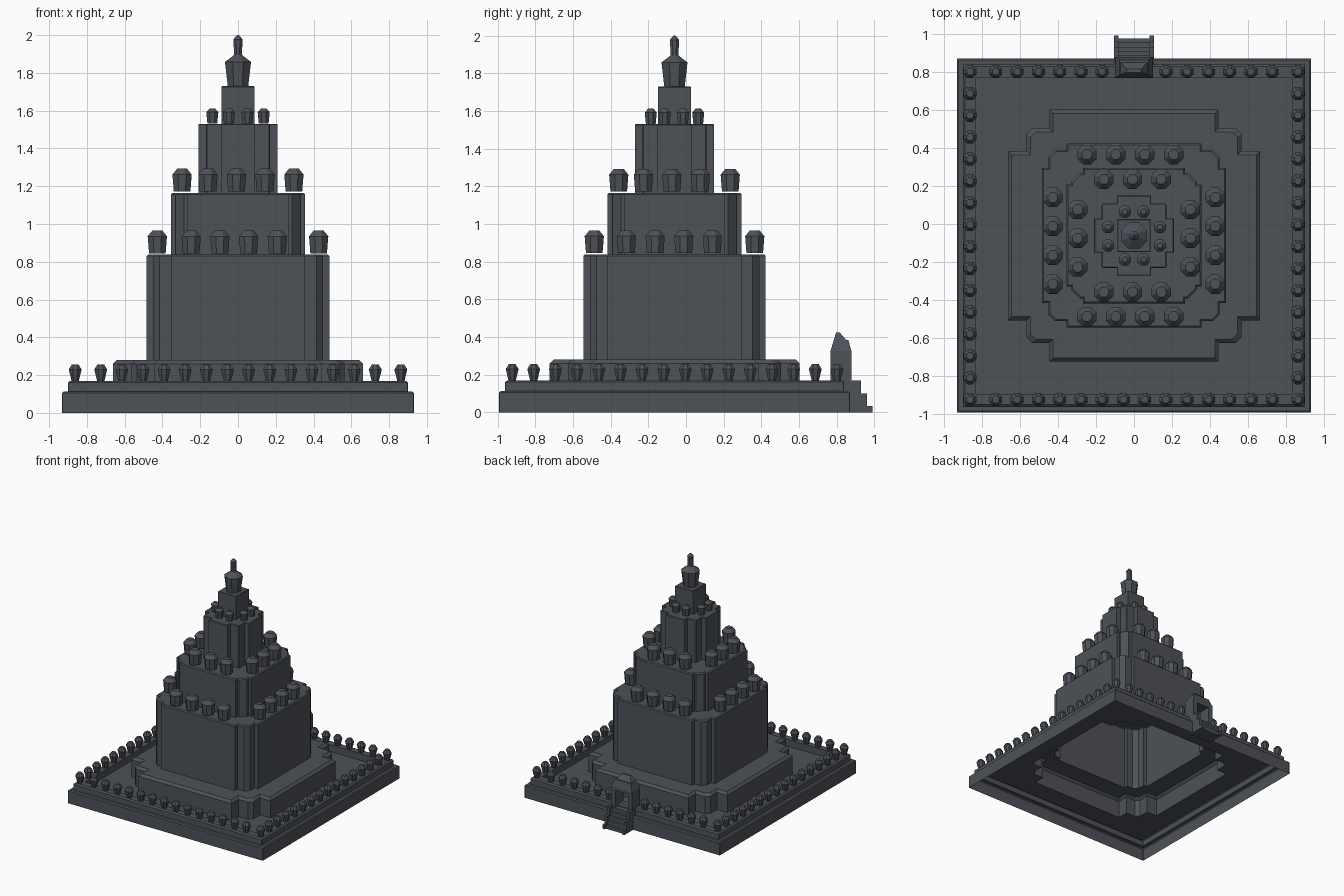
import bpy, bmesh, math

if "Cube" in bpy.data.objects:
    bpy.data.objects.remove(bpy.data.objects["Cube"])

CY = -0.061  # centre of the temple in y (stairs stick out at the back)
FLOOR = 0.112  # sunken court inside the curb
stone = bpy.data.materials.new("dark_stone")
stone.diffuse_color = (0.075, 0.083, 0.097, 1)
stone.use_nodes = True
stone.node_tree.nodes["Principled BSDF"].inputs["Base Color"].default_value = stone.diffuse_color


def finish(name, bm, recalc=True):
    if recalc:
        bmesh.ops.recalc_face_normals(bm, faces=bm.faces)
    me = bpy.data.meshes.new(name)
    bm.to_mesh(me)
    bm.free()
    me.materials.append(stone)
    ob = bpy.data.objects.new(name, me)
    bpy.context.collection.objects.link(ob)
    return ob


def loft(bm, rings, cap_bottom=True):
    loops = [[bm.verts.new(p) for p in ring] for ring in rings]
    n = len(loops[0])
    for lo, hi in zip(loops, loops[1:]):
        for i in range(n):
            j = (i + 1) % n
            bm.faces.new((lo[i], lo[j], hi[j], hi[i]))
    bm.faces.new(loops[-1])
    if cap_bottom:
        bm.faces.new(loops[0][::-1])


def four_fold(quad, z):
    pts = []
    for _ in range(4):
        pts += [(x, y + CY, z) for x, y in quad]
        quad = [(-y, x) for x, y in quad]
    return pts


def redent(z, h, a, b, c, d=0):
    """Stepped-corner plan, inset by d."""
    h, a, b, c = h - d, a - d, b - d, c - d
    return four_fold([(h, a), (b, a), (b, c), (c, b), (a, b), (a, h)], z)


def square(z, h):
    a, b, c = h * 0.65, h * 0.82, h * 0.997
    return four_fold([(h, a), (h, b), (h, c), (c, h), (b, h), (a, h)], z)


# Terraced body: one hollow shell, open underneath, with a curb around the court
rings = [square(0, .931), square(.105, .931), square(.113, .922),
         square(.113, .9), square(.16, .9), square(.17, .888),
         square(.17, .832), square(FLOOR, .832)]
tiers = [(FLOOR, .28, .02, (.663, .445, .565, .535)),
         (.28, .838, .008, (.484, .355, .45, .415)),
         (.838, 1.165, .008, (.356, .268, .33, .285)),
         (1.165, 1.53, .004, (.21, .09, .17, .164))]
for z0, z1, d, plan in tiers:
    rings += [redent(z0, *plan), redent(z1 - d, *plan), redent(z1, *plan, d)]
rings += [square(1.53, .087), square(1.726, .087), square(1.73, .083)]
bm = bmesh.new()
loft(bm, rings, cap_bottom=False)
finish("terraced_body", bm, recalc=False)


def lathe(bm, x, y, z, profile, n=8):
    k = 1 / math.cos(math.pi / n)
    loft(bm, [[(x + r * k * math.cos((i + .5) * 2 * math.pi / n),
                y + r * k * math.sin((i + .5) * 2 * math.pi / n), z + h)
               for i in range(n)] for r, h in profile])


# Rows of bell shrines around each terrace
def shrines(name, z, profile, places):
    bm = bmesh.new()
    for x, y in places:
        lathe(bm, x, y + CY, z, profile)
    finish(name, bm)


def ring_places(dx, dy, xs, ys):
    return ([(x, s * dy) for s in (-1, 1) for x in xs] +
            [(s * dx, y) for s in (-1, 1) for y in ys])


big = [(.044, 0), (.051, .09), (.026, .121)]
shrines("lower_terrace_shrines", .845, big,
        ring_places(.427, .426, [-.248 + .152 * i for i in range(4)],
                    [-.255 + .152 * i for i in range(4)]))
shrines("middle_terrace_shrines", 1.172, big,
        ring_places(.296, .296, [-.159 + .151 * i for i in range(3)],
                    [-.165 + .151 * i for i in range(3)]))
shrines("upper_terrace_shrines", 1.532,
        [(.026, 0), (.032, .06), (.014, .08)],
        ring_places(.136, .126, [-.048, .05], [-.052, .045]))

# Balustrade posts on the curb, leaving a gap for the gate at the back
E = .862
posts = [(sx, sy) for sx in (-E, E) for sy in (-E, E)]
for k in range(7):
    for s in (-1, 1):
        fx, fy = s * .0559 * (2 * k + 1), s * .0575 * (2 * k + 1)
        posts += [(fx, -E), (-E, fy), (E, fy)]
        if k > 0:
            posts.append((fx, E))
shrines("balustrade_posts", .168,
        [(.019, 0), (.034, .062), (.018, .088)], posts)

# Spire
bm = bmesh.new()
lathe(bm, 0, CY, 1.728, [(.054, 0), (.069, .13), (.023, .165),
                         (.021, .17), (.024, .25), (.006, .272)])
finish("spire", bm)


# Gate and stairs at the back
def box(bm, x0, x1, y0, y1, z0, z1, top=None):
    t = top or (x0, x1, y0, y1)
    loft(bm, [[(x0, y0, z0), (x1, y0, z0), (x1, y1, z0), (x0, y1, z0)],
              [(t[0], t[2], z1), (t[1], t[2], z1), (t[1], t[3], z1), (t[0], t[3], z1)]])


bm = bmesh.new()
for s in (-1, 1):
    xs = sorted((s * .06, s * .1))
    box(bm, *xs, .767, .878, FLOOR, .32)
box(bm, -.1, .1, .767, .878, .3, .325)
box(bm, -.1, .1, .767, .878, .325, .385, (-.075, .075, .785, .862))
box(bm, -.07, .07, .785, .85, .385, .425, (-.04, .04, .797, .815))
finish("gate", bm)

bm = bmesh.new()
for i in range(5):
    box(bm, -.085, .085, .84, .975 - i * .022, i * .03, (i + 1) * .03)
finish("stairs", bm)

bm = bmesh.new()
for s in (-1, 1):
    xs = sorted((s * .082, s * .105))
    for y1, z0, z1 in ((.99, 0, .035), (.96, .035, .1), (.928, .1, .17)):
        box(bm, *xs, .84, y1, z0, z1)
finish("stair_side_walls", bm)
